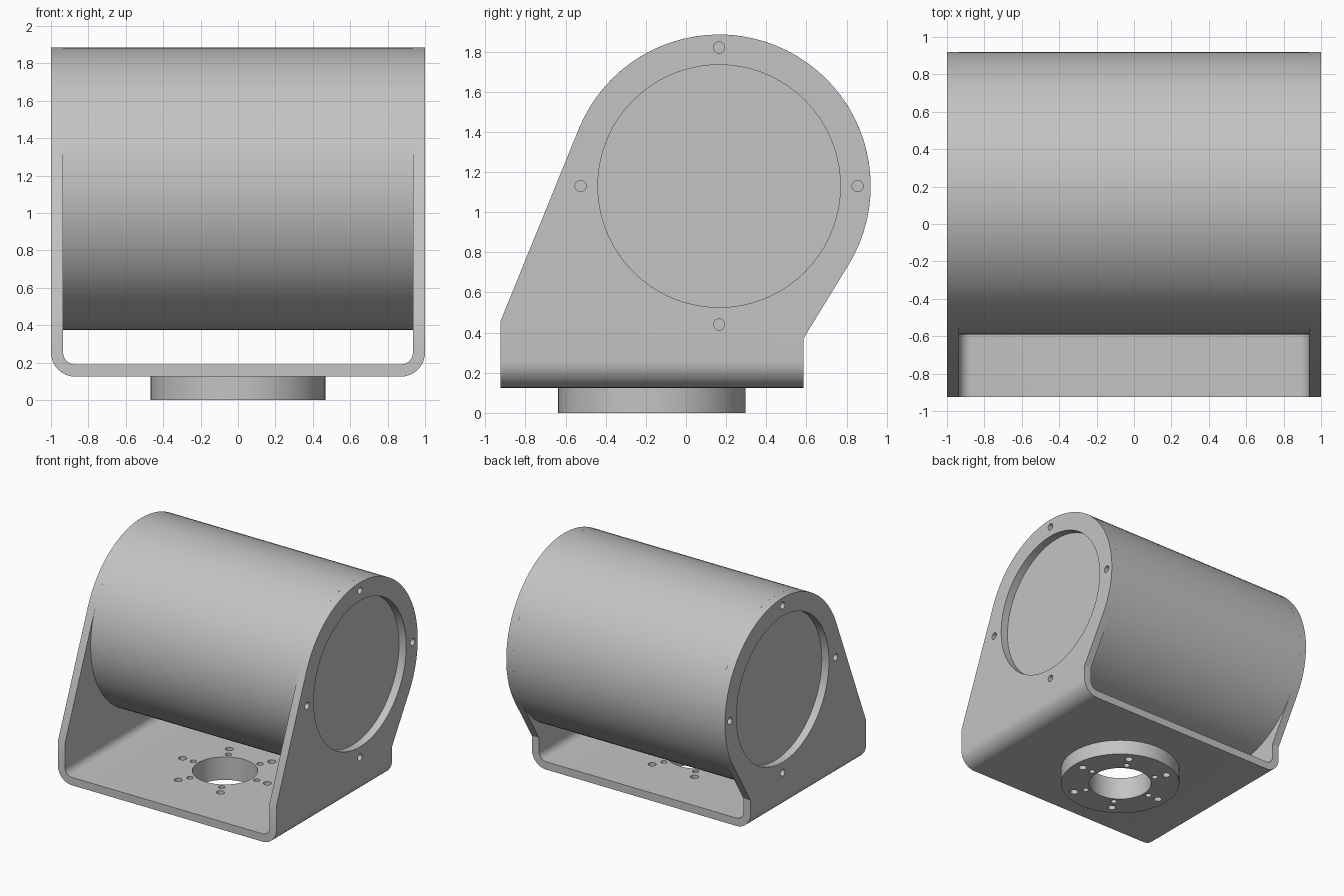
import bpy, bmesh
from math import sin, cos, radians, pi
from mathutils import Vector, Matrix

cube = bpy.data.objects.get("Cube")
if cube:
    bpy.data.objects.remove(cube, do_unlink=True)

metal = bpy.data.materials.new("grey metal")
metal.use_nodes = True
metal.diffuse_color = (0.55, 0.55, 0.55, 1)
metal.node_tree.nodes["Principled BSDF"].inputs["Base Color"].default_value = (0.55, 0.55, 0.55, 1)

# Main dimensions
HALF = 1.0
WALL = 0.065
BASE_Z = 0.125
CY, CZ, BODY_R = 0.165, 1.13, 0.755
FRONT, BACK, TOP = -0.925, 0.585, 2.0
FLANGE_Y, FLANGE_R = -0.17, 0.467


def make_object(name, bm):
    bmesh.ops.recalc_face_normals(bm, faces=bm.faces)
    mesh = bpy.data.meshes.new(name)
    bm.to_mesh(mesh)
    bm.free()
    mesh.materials.append(metal)
    obj = bpy.data.objects.new(name, mesh)
    bpy.context.collection.objects.link(obj)
    return obj


def prism(name, points, depth):
    """Extrude a closed outline along a vector."""
    bm = bmesh.new()
    face = bm.faces.new([bm.verts.new(p) for p in points])
    new = bmesh.ops.extrude_face_region(bm, geom=[face])["geom"]
    bmesh.ops.translate(bm, vec=depth, verts=[v for v in new if isinstance(v, bmesh.types.BMVert)])
    return make_object(name, bm)


def add_cylinder(bm, centre, radius, length, axis="Z", sides=72):
    turn = Matrix.Rotation(pi / 2, 4, "Y") if axis == "X" else Matrix()
    bmesh.ops.create_cone(bm, cap_ends=True, segments=sides, radius1=radius, radius2=radius,
                          depth=length, matrix=Matrix.Translation(centre) @ turn)


def arc(cu, cv, radius, start, end, steps):
    angles = [radians(start + (end - start) * i / steps) for i in range(steps + 1)]
    return [(cu + radius * cos(a), cv + radius * sin(a)) for a in angles]


def boolean(obj, cutter, operation):
    mod = obj.modifiers.new("cut", "BOOLEAN")
    mod.operation, mod.object, mod.solver = operation, cutter, "EXACT"
    bpy.context.view_layer.objects.active = obj
    bpy.ops.object.modifier_apply(modifier=mod.name)


# Bent sheet: a U section with rounded corners
r_out = 2 * WALL
cx, cz = HALF - r_out, BASE_Z + r_out
outer = [(-HALF, TOP)] + arc(-cx, cz, r_out, 180, 270, 10) + arc(cx, cz, r_out, 270, 360, 10) + [(HALF, TOP)]
inner = ([(HALF - WALL, TOP)] + arc(cx, cz, r_out - WALL, 360, 270, 10)
         + arc(-cx, cz, r_out - WALL, 270, 180, 10) + [(WALL - HALF, TOP)])
bracket = prism("bracket", [(x, -1.2, z) for x, z in outer + inner], Vector((0, 2.4, 0)))

# Side outline: round head with tangent edges down to the base
side = [(BACK, 0), (BACK, 0.37)] + arc(CY, CZ, BODY_R, -31.5, 157.9, 40) + [(FRONT, 0.455), (FRONT, 0)]
outline = prism("outline_cutter", [(-1.2, y, z) for y, z in side], Vector((2.4, 0, 0)))
boolean(bracket, outline, "INTERSECT")

# Window and bolt holes through both side plates
bm = bmesh.new()
add_cylinder(bm, (0, CY, CZ), 0.604, 2.4, "X")
for i in range(4):
    a = i * pi / 2
    add_cylinder(bm, (0, CY + 0.69 * cos(a), CZ + 0.69 * sin(a)), 0.028, 2.4, "X", 20)
side_holes = make_object("side_hole_cutter", bm)
boolean(bracket, side_holes, "DIFFERENCE")

# Mounting flange under the base
bm = bmesh.new()
add_cylinder(bm, (0, FLANGE_Y, BASE_Z / 2), FLANGE_R, BASE_Z)
flange = make_object("base_flange", bm)

# Central bore and two rings of bolt holes through base and flange
bm = bmesh.new()
add_cylinder(bm, (0, FLANGE_Y, 0.1), 0.245, 0.4)
for i in range(6):
    a = i * pi / 3
    for ring, radius in ((0.29, 0.024), (0.387, 0.031)):
        add_cylinder(bm, (ring * cos(a), FLANGE_Y + ring * sin(a), 0.1), radius, 0.4, sides=20)
base_holes = make_object("base_hole_cutter", bm)
for part in (bracket, flange):
    boolean(part, base_holes, "DIFFERENCE")

# Solid drum held between the side plates
bm = bmesh.new()
add_cylinder(bm, (0, CY, CZ), BODY_R, 2 * (HALF - WALL), "X", 80)
drum = make_object("drum_body", bm)

for helper in (outline, side_holes, base_holes):
    bpy.data.objects.remove(helper, do_unlink=True)

# Smooth the curved faces and keep the edges sharp
for part in (bracket, flange, drum):
    bpy.ops.object.select_all(action="DESELECT")
    part.select_set(True)
    bpy.context.view_layer.objects.active = part
    bpy.ops.object.shade_smooth_by_angle(angle=radians(30))
